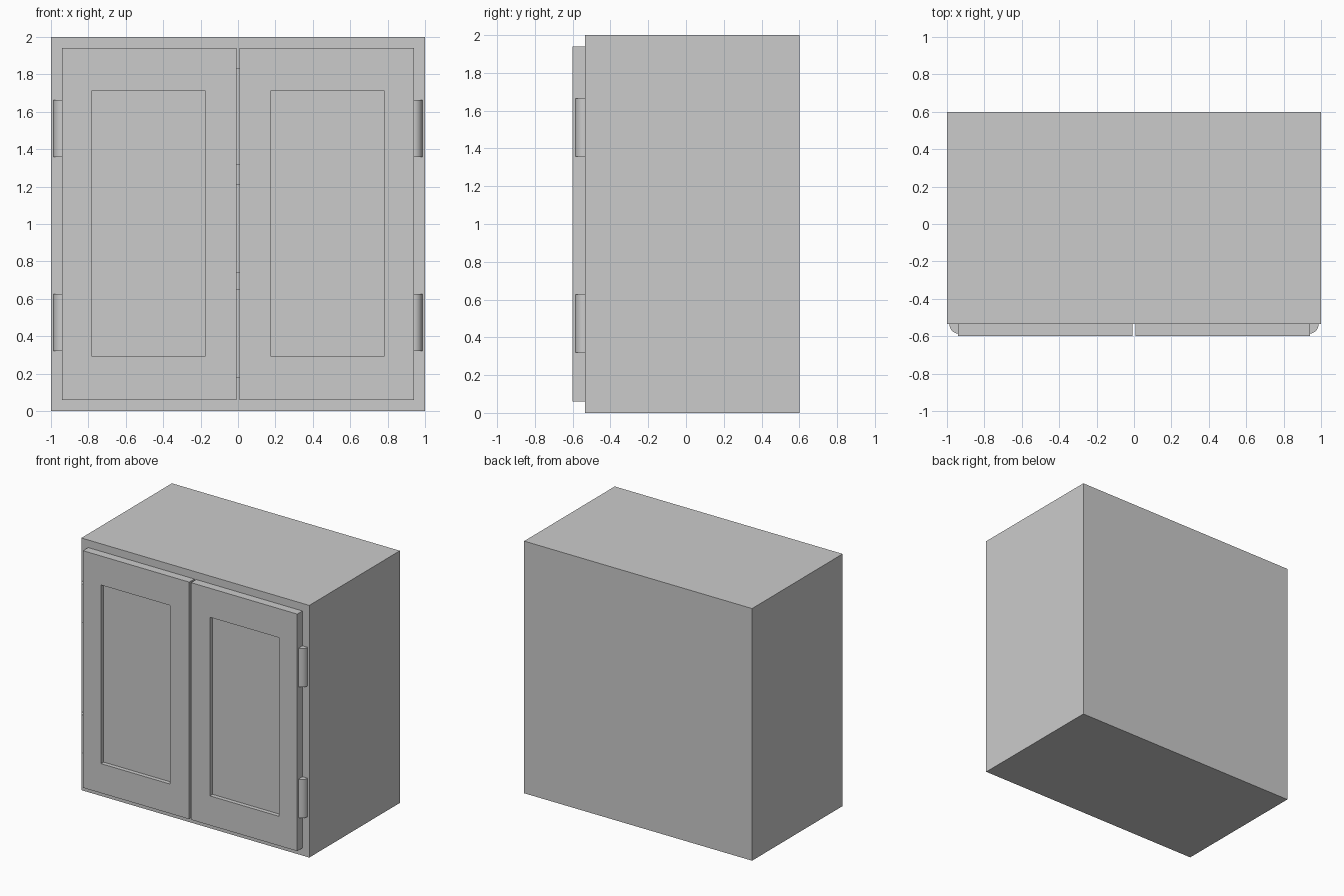
import bpy, bmesh
from mathutils import Vector

if "Cube" in bpy.data.objects:
    bpy.data.objects.remove(bpy.data.objects["Cube"])


def pocket_box(name, lo, hi, pockets, depth):
    """Box with rectangular pockets (x0, x1, z0, z1) sunk into its front face."""
    lo, hi = Vector(lo), Vector(hi)
    bm = bmesh.new()
    bmesh.ops.create_cube(bm, size=1)
    for v in bm.verts:
        v.co = Vector((c + 0.5) * (h - l) + l for c, l, h in zip(v.co, lo, hi))
    xs = {x for p in pockets for x in p[:2]}
    zs = {z for p in pockets for z in p[2:]}
    cuts = [((x, 0, 0), (1, 0, 0)) for x in xs] + [((0, 0, z), (0, 0, 1)) for z in zs]
    for co, no in cuts:
        bmesh.ops.bisect_plane(bm, geom=bm.verts[:] + bm.edges[:] + bm.faces[:],
                               plane_co=co, plane_no=no)
    bm.normal_update()
    front = []
    for f in bm.faces:
        c = f.calc_center_median()
        if f.normal.y < -0.9 and any(p[0] < c.x < p[1] and p[2] < c.z < p[3] for p in pockets):
            front.append(f)
    sunk = bmesh.ops.extrude_discrete_faces(bm, faces=front)["faces"]
    for f in sunk:
        bmesh.ops.translate(bm, verts=f.verts[:], vec=(0, depth, 0))
    bmesh.ops.recalc_face_normals(bm, faces=bm.faces[:])
    mesh = bpy.data.meshes.new(name)
    bm.to_mesh(mesh)
    bm.free()
    obj = bpy.data.objects.new(name, mesh)
    bpy.context.collection.objects.link(obj)
    return obj


FRONT = -0.535

# Cabinet body with three shelf compartments behind the doors
shelves = [(-0.83, 0.83, 0.18, 0.65), (-0.83, 0.83, 0.74, 1.21), (-0.83, 0.83, 1.32, 1.83)]
pocket_box("cabinet_body", (-1, FRONT, 0), (1, 0.6, 2), shelves, 0.97)

for side, s in (("left", -1), ("right", 1)):
    # Door with a recessed panel
    x0, x1 = sorted((s * 0.008, s * 0.94))
    p0, p1 = sorted((s * 0.175, s * 0.782))
    pocket_box(side + "_door", (x0, -0.6, 0.06), (x1, FRONT, 1.94),
               [(p0, p1, 0.293, 1.71)], 0.033)

    # Hinge barrels
    for level, z in (("lower", 0.473), ("upper", 1.511)):
        bpy.ops.mesh.primitive_cylinder_add(vertices=32, radius=0.048, depth=0.305,
                                            location=(s * 0.938, -0.538, z))
        hinge = bpy.context.object
        hinge.name = f"{side}_{level}_hinge"
        bpy.ops.object.shade_smooth_by_angle()
